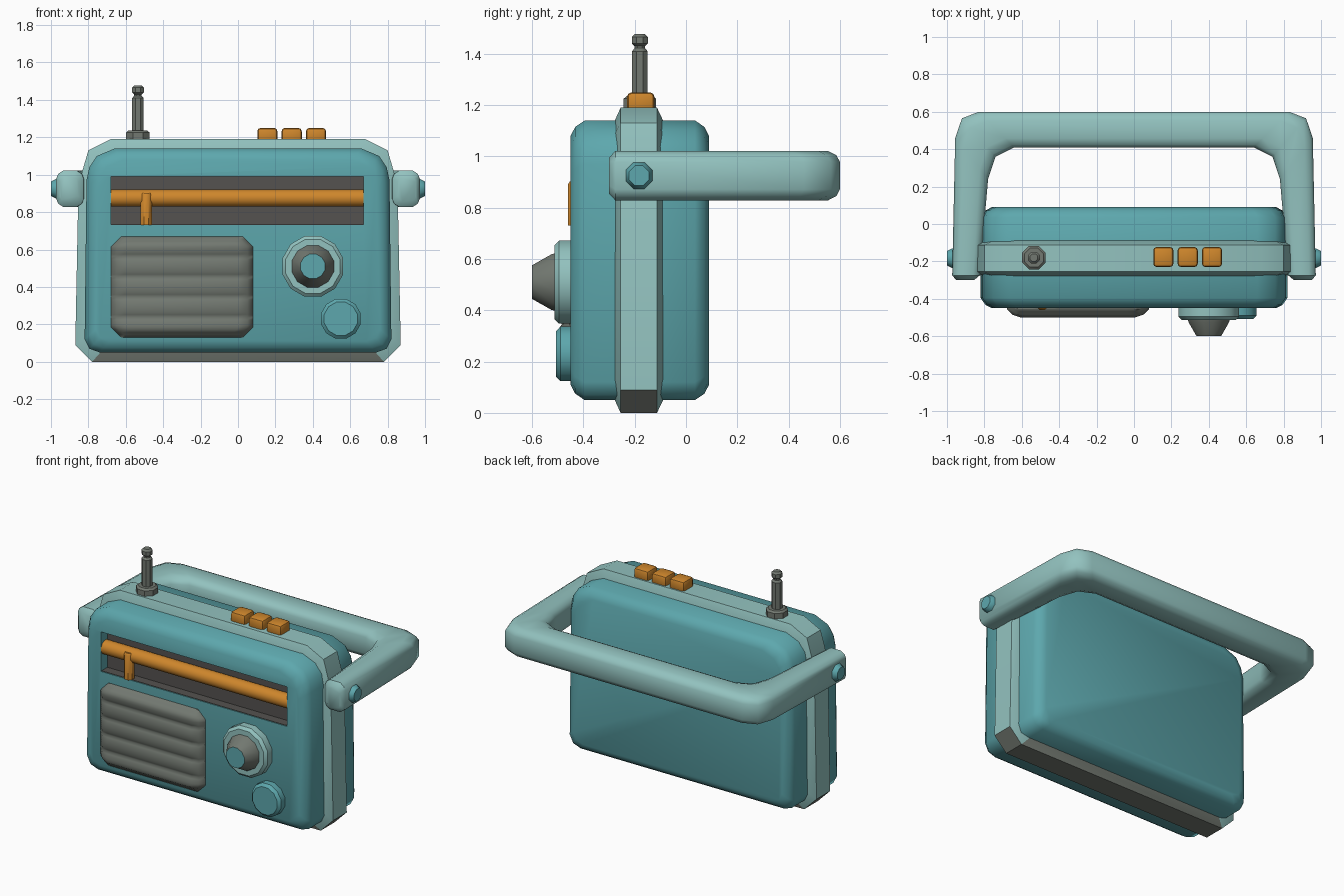
import bpy, bmesh
from math import pi, cos, sin, radians

if "Cube" in bpy.data.objects:
    bpy.data.objects.remove(bpy.data.objects["Cube"])


def material(name, r, g, b):
    m = bpy.data.materials.new(name)
    m.diffuse_color = (r, g, b, 1)
    m.use_nodes = True
    m.node_tree.nodes["Principled BSDF"].inputs["Base Color"].default_value = m.diffuse_color
    return m


TEAL = material("teal", 0.11, 0.39, 0.42)
PALE = material("pale_teal", 0.29, 0.54, 0.52)
GREY = material("warm_grey", 0.17, 0.19, 0.165)
DARK = material("dark_grey", 0.09, 0.085, 0.08)
ORANGE = material("orange", 0.62, 0.24, 0.025)


def finish(bm, name, mat, angle=40):
    bmesh.ops.recalc_face_normals(bm, faces=bm.faces)
    me = bpy.data.meshes.new(name)
    bm.to_mesh(me)
    bm.free()
    ob = bpy.data.objects.new(name, me)
    bpy.context.collection.objects.link(ob)
    me.materials.append(mat)
    smooth(ob, angle)
    return ob


def smooth(ob, angle):
    bpy.ops.object.select_all(action='DESELECT')
    ob.select_set(True)
    bpy.context.view_layer.objects.active = ob
    bpy.ops.object.shade_smooth_by_angle(angle=radians(angle))


def loft(name, rings, mat, angle=40):
    """Skin a row of equal closed rings and cap both ends."""
    bm = bmesh.new()
    vs = [[bm.verts.new(p) for p in ring] for ring in rings]
    n = len(vs[0])
    for a, b in zip(vs, vs[1:]):
        for i in range(n):
            bm.faces.new((a[i], a[(i + 1) % n], b[(i + 1) % n], b[i]))
    bm.faces.new(vs[0])
    bm.faces.new(vs[-1])
    return finish(bm, name, mat, angle)


def lathe(name, centre, axis, profile, sides, mat, angle=40):
    """Turn (offset, radius) pairs around a line along the given axis."""
    rings = []
    for t, r in profile:
        ring = []
        for k in range(sides):
            a = 2 * pi * (k + 0.5) / sides
            p = [r * cos(a), r * sin(a)]
            p.insert(axis, t)
            ring.append([c + q for c, q in zip(centre, p)])
        rings.append(ring)
    return loft(name, rings, mat, angle)


def box(name, x0, x1, y0, y1, z0, z1, mat, bevel=0.0, segments=2):
    bm = bmesh.new()
    bmesh.ops.create_cube(bm, size=1)
    for v in bm.verts:
        v.co = ((x0 + x1) / 2 + v.co.x * (x1 - x0), (y0 + y1) / 2 + v.co.y * (y1 - y0),
                (z0 + z1) / 2 + v.co.z * (z1 - z0))
    if bevel:
        bmesh.ops.bevel(bm, geom=bm.edges[:], offset=bevel, segments=segments,
                        profile=0.5, affect='EDGES')
    return finish(bm, name, mat)


def slab(name, half, steps, mat, angle):
    """Mirror a half outline in x and stack it along y with (y, inset) steps."""
    outline = half + [(-x, z) for x, z in reversed(half)]
    hx = max(x for x, z in outline)
    zs = [z for x, z in outline]
    mid, hz = (max(zs) + min(zs)) / 2, (max(zs) - min(zs)) / 2
    rings = [[(x * (hx - d) / hx, y, mid + (z - mid) * (hz - d) / hz) for x, z in outline]
             for y, d in steps]
    return loft(name, rings, mat, angle)


# Main case with the tuning window cut in
case = slab("case", [(0.74, 0.05), (0.795, 0.07), (0.82, 0.12), (0.81, 0.97), (0.795, 1.04),
                     (0.755, 1.1), (0.66, 1.14)],
            [(-0.45, 0.06), (-0.432, 0.025), (-0.395, 0), (0.035, 0), (0.072, 0.025), (0.09, 0.06)],
            TEAL, 50)
cutter = box("window_cutter", -0.68, 0.67, -0.6, -0.38, 0.73, 0.99, DARK)
cutter.hide_render = True
cut = case.modifiers.new("window", 'BOOLEAN')
cut.operation = 'DIFFERENCE'
cut.solver = 'EXACT'
cut.object = cutter
bpy.context.view_layer.objects.active = case
bpy.ops.object.modifier_apply(modifier=cut.name)
bpy.data.objects.remove(cutter)
smooth(case, 50)

# Raised band around the case, grey on its underside
band = slab("band", [(0.78, 0), (0.87, 0.09), (0.853, 0.95), (0.80, 1.13), (0.68, 1.19)],
            [(-0.28, 0.055), (-0.255, 0), (-0.113, 0), (-0.087, 0.055)], PALE, 35)
band.data.materials.append(GREY)
for f in band.data.polygons:
    if f.normal.z < -0.3:
        f.material_index = 1

# Tuning window contents
box("window_back", -0.68, 0.67, -0.385, -0.375, 0.73, 0.99, DARK)
box("window_floor", -0.68, 0.67, -0.445, -0.375, 0.727, 0.733, DARK)
lathe("tuning_bar", (0, -0.405, 0.875), 0, [(-0.68, 0.047), (0.67, 0.047)], 12, ORANGE)
lathe("tuning_pointer", (-0.49, -0.43, 0), 2,
      [(0.73, 0.033), (0.89, 0.033), (0.903, 0.025)], 8, ORANGE)

# Speaker grille: clipped corners, sloped rim, rounded horizontal ribs
rows = 40
bm = bmesh.new()
grid = []
for i in range(rows + 1):
    t = i / rows
    z = 0.13 + 0.54 * t
    edge = min(z - 0.13, 0.67 - z)
    hw = 0.38 - max(0, 0.055 - edge)
    rise = min(1, edge / 0.04)
    wave = 0.016 * abs(sin(5 * pi * t)) ** 0.7
    front = -0.455 - rise * (0.029 + wave)
    grid.append([bm.verts.new((-0.3 + x, y, z)) for x, y in
                 ((-hw, -0.44), (-hw, -0.455), (-hw + 0.03, (front - 0.47) / 2 if rise == 1 else front),
                  (-hw + 0.075, front), (hw - 0.075, front),
                  (hw - 0.03, (front - 0.47) / 2 if rise == 1 else front), (hw, -0.455), (hw, -0.44))])
for a, b in zip(grid, grid[1:]):
    for k in range(8):
        bm.faces.new((a[k], a[(k + 1) % 8], b[(k + 1) % 8], b[k]))
bm.faces.new(grid[0])
bm.faces.new(grid[-1])
finish(bm, "speaker_grille", GREY, 50)

# Large tuning knob and small volume knob
lathe("tuning_ring", (0.4, 0, 0.51), 1,
      [(-0.44, 0.168), (-0.495, 0.168), (-0.512, 0.15)], 12, PALE)
knob = lathe("tuning_knob", (0.4, 0, 0.51), 1,
             [(-0.505, 0.118), (-0.525, 0.112), (-0.6, 0.068)], 12, GREY)
knob.data.materials.append(TEAL)
knob.data.polygons[-1].material_index = 1
lathe("volume_knob", (0.55, 0, 0.23), 1,
      [(-0.44, 0.11), (-0.49, 0.11), (-0.507, 0.092)], 12, TEAL)

# Push buttons on top
for i in range(3):
    x = 0.157 + 0.13 * i
    box("push_button", x - 0.054, x + 0.054, -0.23, -0.123, 1.17, 1.25, ORANGE, 0.018)

# Aerial: collar, rod and rounded tip
lathe("aerial_collar", (-0.535, -0.18, 0), 2,
      [(1.17, 0.068), (1.225, 0.068), (1.236, 0.055)], 8, GREY)
lathe("aerial_rod", (-0.535, -0.18, 0), 2,
      [(1.22, 0.033), (1.41, 0.033), (1.422, 0.022), (1.43, 0.022), (1.44, 0.034),
       (1.465, 0.034), (1.477, 0.022)], 8, GREY)

# Carrying handle swung to the back: inner and outer edge points of one half
half = [((0.855, -0.30), (0.95, -0.30)), ((0.825, -0.275), (0.972, -0.275)),
        ((0.78, 0.24), (0.956, 0.46)), ((0.74, 0.36), (0.92, 0.565)), ((0.64, 0.41), (0.83, 0.60))]
stations = half + [((-a[0], a[1]), (-b[0], b[1])) for a, b in reversed(half)]
section = [(0, 0.55), (0.07, 0.82), (0.25, 1), (0.75, 1), (0.93, 0.82), (1, 0.55)]
section += [(t, -h) for t, h in reversed(section)]
rings = []
for k, (a, b) in enumerate(stations):
    hz = 0.07 if k in (0, len(stations) - 1) else 0.097
    rings.append([(a[0] + (b[0] - a[0]) * t, a[1] + (b[1] - a[1]) * t, 0.925 + hz * h)
                  for t, h in section])
loft("handle", rings, PALE, 45)

# Handle pivots
for s in (-1, 1):
    lathe("handle_pivot", (0, -0.183, 0.925), 0,
          [(s * 0.84, 0.056), (s * 0.975, 0.056), (s * 1.0, 0.042)], 8, TEAL)
